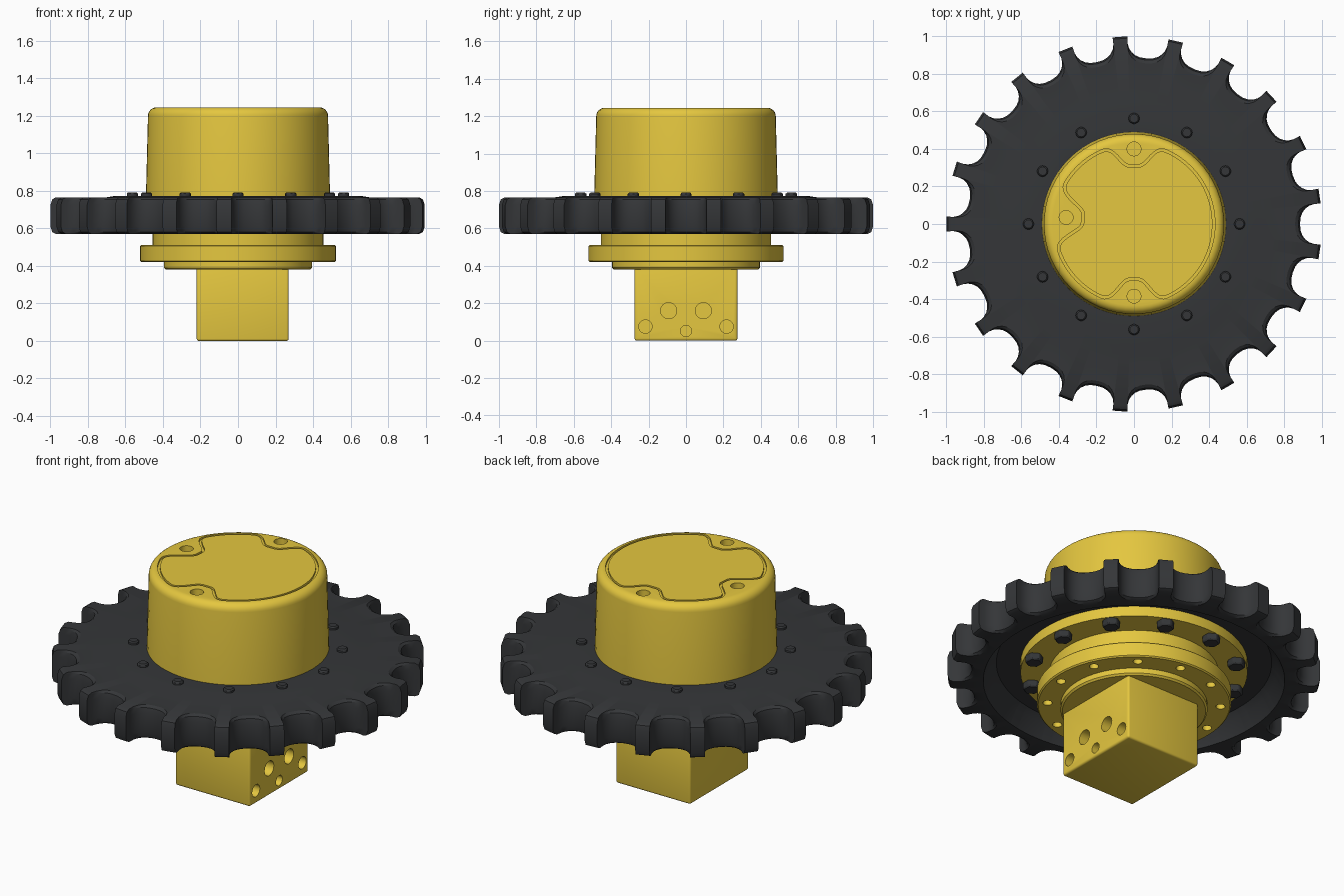
import bpy, bmesh
from math import sin, cos, pi, exp, radians, copysign
from mathutils import Matrix, Vector

if "Cube" in bpy.data.objects:
    bpy.data.objects.remove(bpy.data.objects["Cube"])


def material(name, color):
    m = bpy.data.materials.new(name)
    m.diffuse_color = color
    m.use_nodes = True
    m.node_tree.nodes["Principled BSDF"].inputs["Base Color"].default_value = color
    return m


YELLOW = material("yellow_paint", (0.78, 0.57, 0.05, 1))
BLACK = material("dark_steel", (0.035, 0.037, 0.04, 1))


def finish(name, bm, mat=None):
    bmesh.ops.recalc_face_normals(bm, faces=bm.faces)
    mesh = bpy.data.meshes.new(name)
    bm.to_mesh(mesh)
    bm.free()
    if mat:
        mesh.materials.append(mat)
    obj = bpy.data.objects.new(name, mesh)
    bpy.context.collection.objects.link(obj)
    return obj


def smooth(obj):
    bpy.ops.object.select_all(action="DESELECT")
    obj.select_set(True)
    bpy.context.view_layer.objects.active = obj
    bpy.ops.object.shade_smooth_by_angle(angle=radians(30))


def skin(name, loops, mat=None, closed=False):
    """Bridge equal-length point loops; cap the ends or close into a ring."""
    bm = bmesh.new()
    rings = [[bm.verts.new(p) for p in loop] for loop in loops]
    pairs = list(zip(rings, rings[1:]))
    if closed:
        pairs.append((rings[-1], rings[0]))
    else:
        bm.faces.new(rings[0])
        bm.faces.new(rings[-1])
    for a, b in pairs:
        for i in range(len(a)):
            j = (i + 1) % len(a)
            bm.faces.new((a[i], a[j], b[j], b[i]))
    return finish(name, bm, mat)


def lathe(name, profile, mat, sides=64):
    angles = [2 * pi * i / sides for i in range(sides)]
    return skin(name, [[(r * cos(a), r * sin(a), z) for a in angles]
                       for r, z in profile], mat)


def cylinders(name, items, depth, axis="Z", sides=24, mat=None):
    """One mesh of cylinders given as (centre, radius)."""
    bm = bmesh.new()
    turn = Matrix.Rotation(pi / 2, 4, "Y") if axis == "X" else Matrix()
    for centre, r in items:
        bmesh.ops.create_cone(bm, cap_ends=True, segments=sides, radius1=r, radius2=r,
                              depth=depth, matrix=Matrix.Translation(centre) @ turn)
    return finish(name, bm, mat)


def cut(obj, cutter):
    cutter.hide_render = True
    mod = obj.modifiers.new("cut", "BOOLEAN")
    mod.operation, mod.solver, mod.object = "DIFFERENCE", "EXACT", cutter
    bpy.context.view_layer.objects.active = obj
    bpy.ops.object.modifier_apply(modifier=mod.name)
    bpy.data.objects.remove(cutter)


def bolt_circle(radius, z, size, offset=0.0, count=12):
    return [(Vector((radius * cos(a), radius * sin(a), z)), size)
            for a in (radians(offset) + 2 * pi * k / count for k in range(count))]


# Sprocket: toothed outline with rounded pockets, dished underside
TEETH, STEPS = 21, 12
outline = []
for k in range(TEETH):
    mid = 2 * pi * k / TEETH
    for s in range(STEPS + 1):
        t = pi * s / STEPS
        side = -copysign(abs(cos(t)) ** 0.85, cos(t)) * 0.11
        depth = sin(t) ** 0.85 * 0.11
        outline.append(Matrix.Rotation(mid, 3, "Z") @ Vector((0.995 - depth, side, 0)))


def toothed(scale, z):
    return [(p.x * scale, p.y * scale, z) for p in outline]


def round_loop(r, z):
    return [(*(p.normalized() * r).xy, z) for p in outline]


sprocket = skin("sprocket", [
    round_loop(0.47, 0.68), round_loop(0.74, 0.68), round_loop(0.77, 0.65),
    round_loop(0.81, 0.57), toothed(0.97, 0.57), toothed(0.99, 0.58),
    toothed(1.0, 0.61), toothed(1.0, 0.725), toothed(0.99, 0.755),
    toothed(0.97, 0.766), round_loop(0.70, 0.766), round_loop(0.65, 0.774),
    round_loop(0.47, 0.774)], BLACK)
smooth(sprocket)

# Upper drum with rounded top edge
fillet = [(0.435 + 0.045 * cos(a), 1.2 + 0.045 * sin(a))
          for a in (pi / 2 * i / 6 for i in range(7))]
drum = lathe("drum_housing", [(0.492, 0.7), (0.49, 0.8)] + fillet, YELLOW)

# Cover seam that dips around the three filler holes
TOP = 1.245
plugs = [Vector((0, 0.4, TOP)), Vector((0, -0.385, TOP)), Vector((-0.362, 0.035, TOP))]


def seam_point(a):
    ray = Vector((cos(a), sin(a), 0))
    r = 0.425
    for p in plugs:
        d = p.xy.length
        gap = ray.xy.angle(p.xy)
        r -= (0.425 - d + 0.09) * exp(-(gap * d / 0.105) ** 4)
    return ray * r


seam = [seam_point(2 * pi * i / 180) for i in range(180)]
normals = []
for i, p in enumerate(seam):
    along = seam[(i + 1) % len(seam)] - seam[i - 1]
    normals.append(Vector((along.y, -along.x, 0)).normalized())
corners = [(-0.007, TOP - 0.012), (0.007, TOP - 0.012), (0.007, TOP + 0.02), (-0.007, TOP + 0.02)]
seam_cutter = skin("seam_cutter", [
    [p + n * w + Vector((0, 0, z)) for p, n in zip(seam, normals)]
    for w, z in corners], closed=True)
cut(drum, seam_cutter)
cut(drum, cylinders("plug_cutter", [(p, 0.037) for p in plugs], 0.08))
smooth(drum)

# Lower hub: mounting flange, neck and sprocket carrier
hub = lathe("lower_hub", [
    (0.385, 0.38), (0.395, 0.39), (0.395, 0.42), (0.515, 0.42), (0.522, 0.427),
    (0.522, 0.505), (0.515, 0.512), (0.455, 0.512), (0.455, 0.62), (0.61, 0.62),
    (0.61, 0.685), (0.45, 0.685)], YELLOW)
cut(hub, cylinders("flange_hole_cutter", bolt_circle(0.465, 0.42, 0.025, 22.5), 0.08))
smooth(hub)

# Bolts above and below the sprocket web
top_bolts = cylinders("top_bolts", bolt_circle(0.563, 0.777, 0.03), 0.03, sides=12, mat=BLACK)
nuts = cylinders("lower_bolt_heads", bolt_circle(0.563, 0.603, 0.05, 7.5), 0.045, sides=6, mat=BLACK)
for obj in (top_bolts, nuts):
    bevel = obj.modifiers.new("bevel", "BEVEL")
    bevel.width, bevel.segments = 0.007, 1
    smooth(obj)

# Motor block with ports on its left side
bm = bmesh.new()
bmesh.ops.create_cube(bm, size=1, matrix=Matrix.Translation((0.025, 0, 0.2))
                      @ Matrix.Diagonal((0.49, 0.55, 0.4, 1)))
bmesh.ops.bevel(bm, geom=bm.edges[:], offset=0.012, segments=3, profile=0.5, affect="EDGES")
block = finish("motor_block", bm, YELLOW)
ports = [(Vector((0.27, s * y, z)), r) for s in (-1, 1)
         for y, z, r in ((0.217, 0.075, 0.036), (0.093, 0.16, 0.043))]
ports.append((Vector((0.27, 0, 0.052)), 0.03))
cut(block, cylinders("port_cutter", ports, 0.14, axis="X"))
smooth(block)
